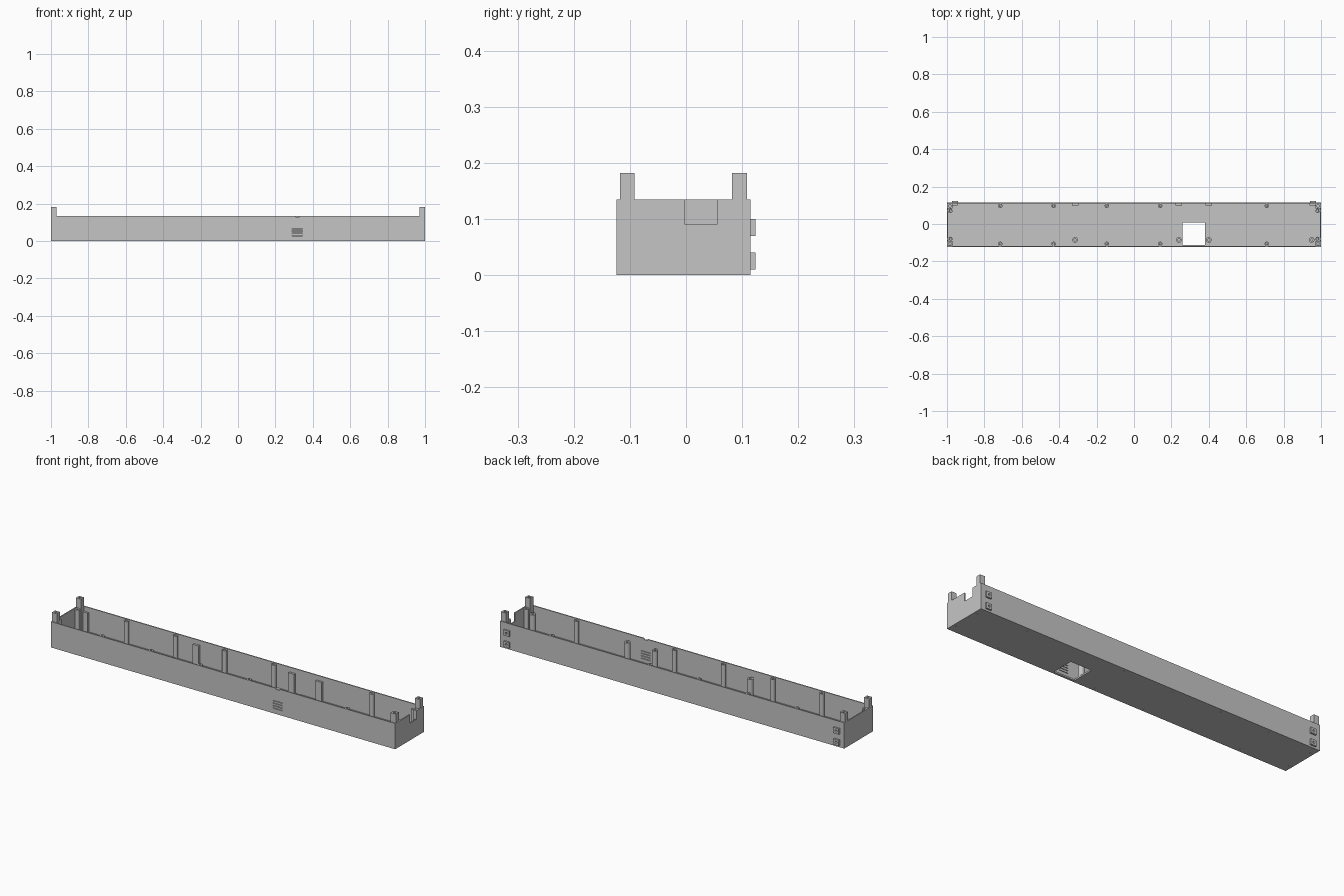
import bpy, bmesh, math
from mathutils import Matrix, Vector

old = bpy.data.objects.get("Cube")
if old:
    bpy.data.objects.remove(old)

grey = bpy.data.materials.new("light grey")
grey.use_nodes = True
tone = (0.56, 0.56, 0.56, 1)
grey.diffuse_color = tone
grey.node_tree.nodes["Principled BSDF"].inputs["Base Color"].default_value = tone

FRONT, BACK, RIM, WALL, FLOOR = -0.124, 0.115, 0.135, 0.006, 0.008


def add_box(bm, x0, x1, y0, y1, z0, z1):
    size = Vector((x1 - x0, y1 - y0, z1 - z0))
    mid = Vector((x0 + x1, y0 + y1, z0 + z1)) / 2
    bmesh.ops.create_cube(bm, size=1, matrix=Matrix.Translation(mid) @ Matrix.Diagonal(size).to_4x4())


def add_rod(bm, x, y, z, radius, depth, along_y=False):
    turn = Matrix.Rotation(math.pi / 2 if along_y else 0, 4, "X")
    bmesh.ops.create_cone(bm, cap_ends=True, segments=20, radius1=radius, radius2=radius,
                          depth=depth, matrix=Matrix.Translation((x, y, z)) @ turn)


def make(name, bm):
    mesh = bpy.data.meshes.new(name)
    bm.to_mesh(mesh)
    bm.free()
    mesh.materials.append(grey)
    obj = bpy.data.objects.new(name, mesh)
    bpy.context.collection.objects.link(obj)
    return obj


def carve(obj, bm):
    """Subtract the shapes in bm from obj, then discard them."""
    cutter = make("cutter", bm)
    cutter.hide_render = True
    mod = obj.modifiers.new("cut", "BOOLEAN")
    mod.operation, mod.solver, mod.object = "DIFFERENCE", "EXACT", cutter
    graph = bpy.context.evaluated_depsgraph_get()
    result = bpy.data.meshes.new_from_object(obj.evaluated_get(graph))
    obj.modifiers.clear()
    obj.data = result
    bpy.data.objects.remove(cutter)


def tube(name, x, y, radius, bore, top):
    """Hollow screw boss standing on the floor."""
    bm = bmesh.new()
    rings = []
    for r, z in ((radius, FLOOR), (radius, top), (bore, top), (bore, FLOOR)):
        rings.append([bm.verts.new((x + r * math.cos(a), y + r * math.sin(a), z))
                      for a in [math.tau * i / 20 for i in range(20)]])
    for lower, upper in zip(rings, rings[1:]):
        for i in range(20):
            j = (i + 1) % 20
            bm.faces.new((lower[i], lower[j], upper[j], upper[i]))
    obj = make(name, bm)
    obj.data.shade_smooth()
    obj.data.set_sharp_from_angle(angle=math.radians(40))


# Screw boss positions
wall_bosses = [(x, y) for x in (-0.715, -0.43, -0.145, 0.14, 0.71) for y in (-0.106, 0.097)]
end_bosses = [(x, y) for x in (-0.982, 0.982) for y in (-0.08, 0.07)]
board_bosses = [(x, -0.085) for x in (-0.315, 0.24, 0.4, 0.95)]
pads = [(x, z) for x in (-0.958, 0.958) for z in (0.025, 0.085)]

# Open tray
bm = bmesh.new()
add_box(bm, -1, 1, FRONT, BACK, 0, RIM)
tray = make("tray", bm)
bm = bmesh.new()
add_box(bm, -1 + WALL, 1 - WALL, FRONT + WALL, BACK - WALL, FLOOR, 0.3)
carve(tray, bm)

# Openings: floor window, end notch, rim nick, vents, screw holes, pad holes
bm = bmesh.new()
add_box(bm, 0.258, 0.38, -0.112, 0.008, -0.1, 0.02)
add_box(bm, 0.95, 1.1, -0.002, 0.055, 0.09, 0.3)
add_box(bm, 0.307, 0.328, -0.2, -0.1, RIM - 0.006, 0.3)
for i in range(4):
    z = 0.026 + i * 0.013
    add_box(bm, 0.29, 0.345, -0.2, -0.113, z, z + 0.003)
for x, y in wall_bosses + end_bosses:
    add_rod(bm, x, y, 0, 0.003, 0.04)
for x, z in pads:
    add_rod(bm, x, BACK, z, 0.006, 0.06, True)
carve(tray, bm)

# Bosses
for x, y in wall_bosses:
    tube("wall_boss", x, y, 0.012, 0.005, RIM - 0.003)
for x, y in end_bosses:
    tube("end_boss", x, y, 0.012, 0.005, RIM - 0.003)
for x, y in board_bosses:
    tube("board_boss", x, y, 0.015, 0.006, 0.11)

# Square supports on the back wall
for x in (-0.315, 0.24, 0.4, 0.955, -0.96):
    bm = bmesh.new()
    add_box(bm, x - 0.017, x + 0.017, 0.098, BACK - WALL / 2, FLOOR / 2, 0.11)
    make("board_support", bm)

# Tall corner posts with a bored top
for side in (-1, 1):
    for y0, y1 in ((-0.118, -0.092), (0.082, 0.109)):
        inner, outer = 0.97 * side, 0.9995 * side
        bm = bmesh.new()
        add_box(bm, min(inner, outer), max(inner, outer), y0, y1, FLOOR / 2, 0.182)
        post = make("corner_post", bm)
        bm = bmesh.new()
        add_rod(bm, 0.984 * side, (y0 + y1) / 2, 0.182, 0.007, 0.05)
        carve(post, bm)

# Square pads on the back with a round hole
for x, z in pads:
    bm = bmesh.new()
    add_box(bm, x - 0.016, x + 0.016, BACK - 0.001, 0.124, z - 0.015, z + 0.015)
    pad = make("back_pad", bm)
    bm = bmesh.new()
    add_rod(bm, x, BACK, z, 0.006, 0.06, True)
    carve(pad, bm)
